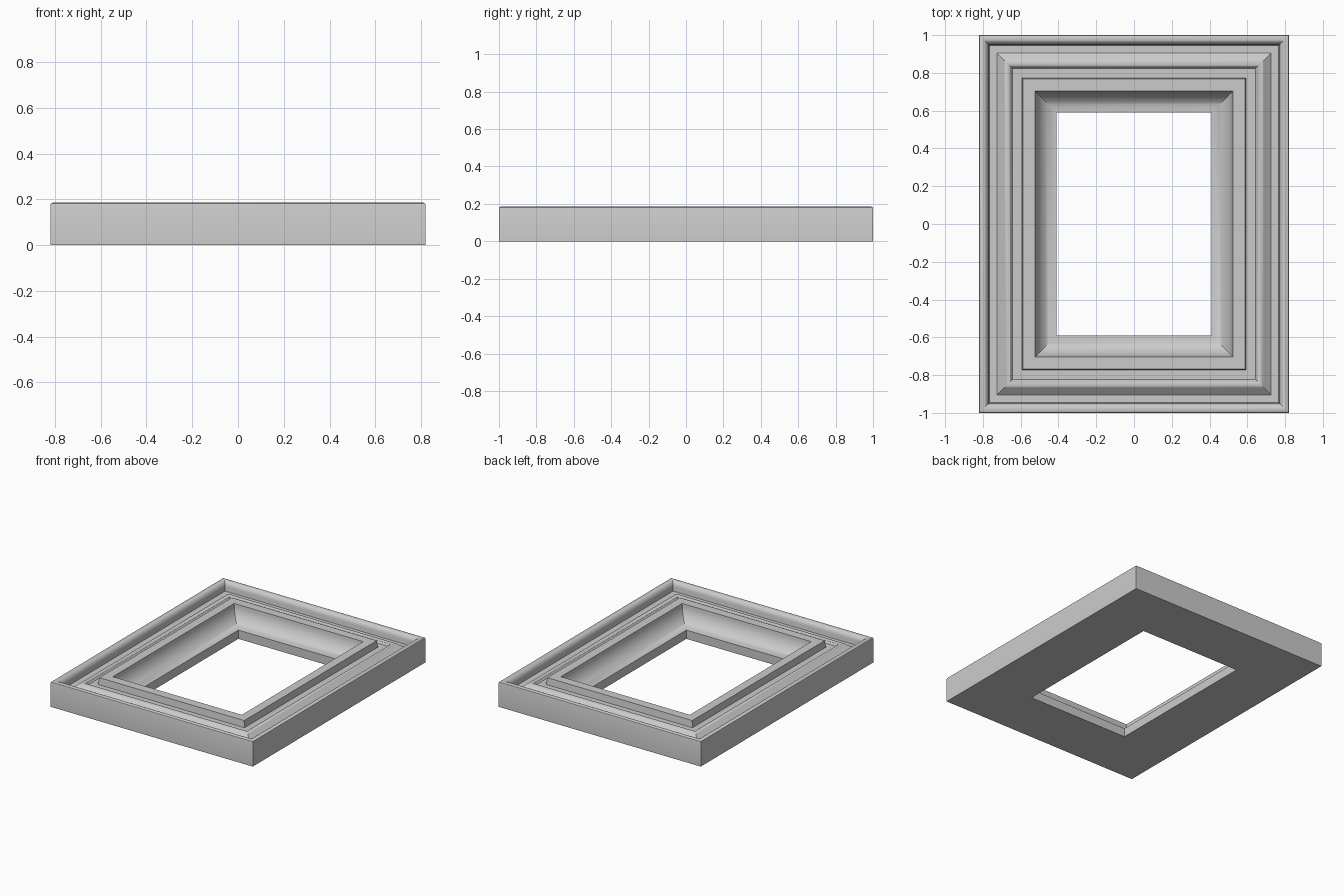
import bpy, bmesh, math

if "Cube" in bpy.data.objects:
    bpy.data.objects.remove(bpy.data.objects["Cube"])

HX, HY = 0.82, 1.0   # outer half sizes


def arc(cx, cz, rx, rz, a0, a1, n):
    """Elliptical arc points of the moulding section."""
    out = []
    for i in range(n + 1):
        a = math.radians(a0 + (a1 - a0) * i / n)
        out.append((cx + rx * math.cos(a), cz + rz * math.sin(a)))
    return out


# moulding section: (inset from outer edge, height)
profile = [(0, 0), (0, 0.176)]
profile += arc(0.018, 0.147, 0.032, 0.040, 120, 0, 8)      # rounded outer lip
profile += [(0.054, 0.12), (0.096, 0.12)]                  # flat channel
profile += [(0.132, 0.15)]                                 # outer slope of the bead
profile += arc(0.150, 0.146, 0.018, 0.012, 150, 0, 6)      # bead
profile += [(0.176, 0.138), (0.226, 0.138)]                # flat step
profile += [(0.232, 0.187), (0.297, 0.187)]                # raised inner band
profile += arc(0.409, 0.187, 0.112, 0.123, 183, 270, 12)[1:]  # cove
profile += [(0.409, 0)]                                    # sight edge

# sweep the section round the rectangle with mitred corners
bm = bmesh.new()
rings = [[bm.verts.new((sx * (HX - d), sy * (HY - d), z))
          for sx, sy in ((-1, -1), (1, -1), (1, 1), (-1, 1))]
         for d, z in profile]
for i, a in enumerate(rings):
    b = rings[(i + 1) % len(rings)]
    for k in range(4):
        m = (k + 1) % 4
        bm.faces.new((a[k], a[m], b[m], b[k]))
bmesh.ops.recalc_face_normals(bm, faces=bm.faces)
mesh = bpy.data.meshes.new("picture_frame")
bm.to_mesh(mesh)
bm.free()

frame = bpy.data.objects.new("picture_frame", mesh)
bpy.context.collection.objects.link(frame)
bpy.context.view_layer.objects.active = frame
frame.select_set(True)
bpy.ops.object.shade_smooth_by_angle(angle=math.radians(30))
